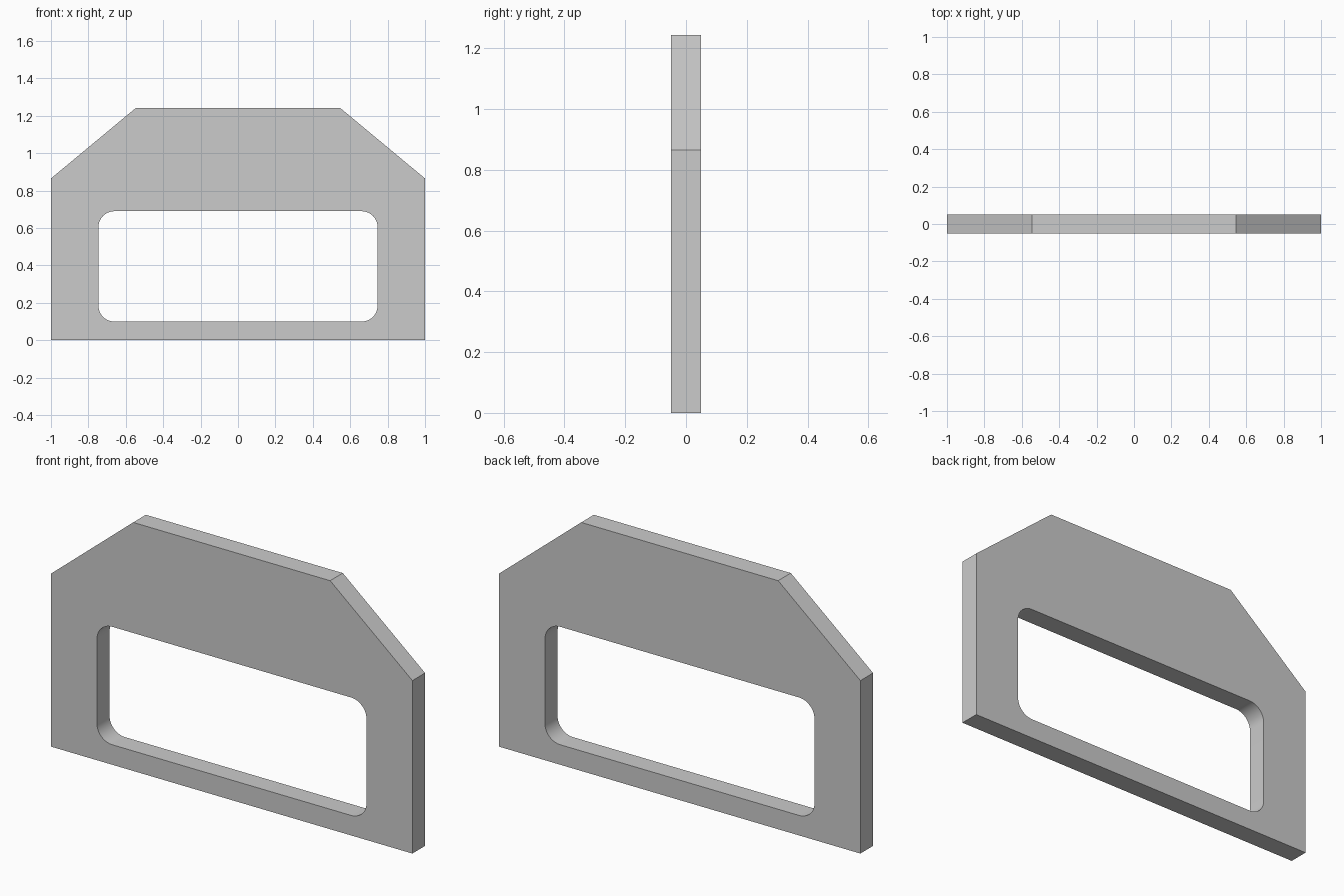
import bpy, bmesh
from math import sin, cos, pi, radians

if "Cube" in bpy.data.objects:
    bpy.data.objects.remove(bpy.data.objects["Cube"])

THICK = 0.10


def rounded_rect(x0, x1, z0, z1, r, steps=10):
    """Outline of a rectangle with rounded corners."""
    corners = [(x1 - r, z1 - r), (x0 + r, z1 - r), (x0 + r, z0 + r), (x1 - r, z0 + r)]
    return [(cx + r * cos((q + i / steps) * pi / 2), cz + r * sin((q + i / steps) * pi / 2))
            for q, (cx, cz) in enumerate(corners) for i in range(steps + 1)]


def plate(name, outlines, thick):
    """Upright plate from closed outlines; inner outlines become openings."""
    curve = bpy.data.curves.new(name, 'CURVE')
    curve.dimensions = '2D'
    curve.fill_mode = 'BOTH'
    curve.extrude = thick / 2
    for pts in outlines:
        spline = curve.splines.new('POLY')
        spline.points.add(len(pts) - 1)
        for p, (x, z) in zip(spline.points, pts):
            p.co = (x, z, 0, 1)
        spline.use_cyclic_u = True
    obj = bpy.data.objects.new(name, curve)
    bpy.context.collection.objects.link(obj)
    obj.rotation_euler.x = radians(90)
    bpy.context.view_layer.objects.active = obj
    obj.select_set(True)
    bpy.ops.object.convert(target='MESH')
    obj = bpy.context.object
    # Weld caps to walls
    bm = bmesh.new()
    bm.from_mesh(obj.data)
    bmesh.ops.remove_doubles(bm, verts=bm.verts, dist=1e-4)
    bmesh.ops.recalc_face_normals(bm, faces=bm.faces)
    bm.to_mesh(obj.data)
    bm.free()
    bpy.ops.object.shade_smooth_by_angle(angle=radians(30))
    return obj


# Chamfered outer outline, mirrored left to right
half = [(1.0, 0.0), (1.0, 0.865), (0.545, 1.243)]
outer = half + [(-x, z) for x, z in reversed(half)]

# Rounded window opening
window = rounded_rect(-0.746, 0.746, 0.10, 0.69, 0.085)

plate("frame_panel", [outer, window], THICK)
